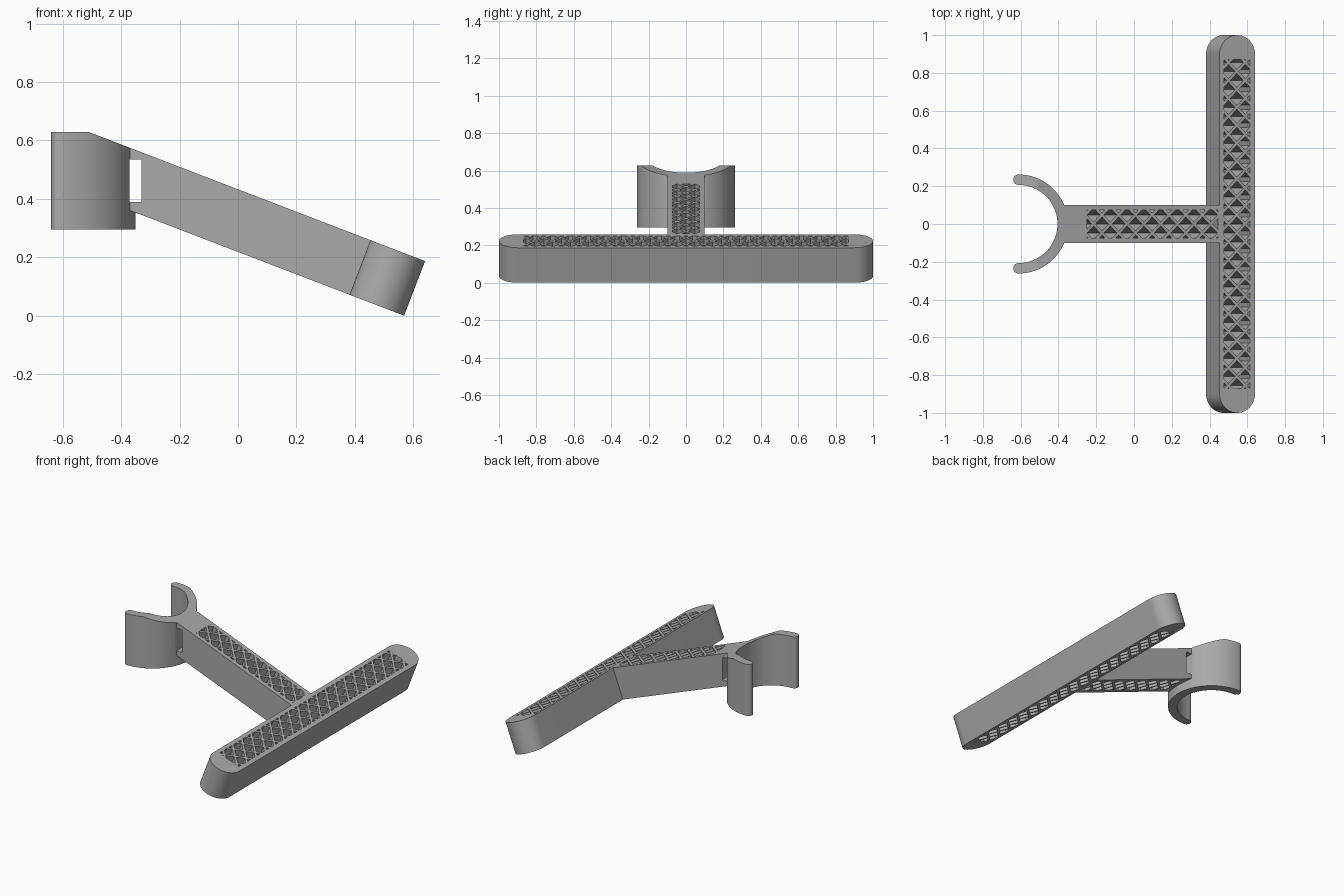
import bpy, bmesh, math
from math import sin, cos, tan, pi, radians
from mathutils import Vector

cube = bpy.data.objects.get("Cube")
if cube:
    bpy.data.objects.remove(cube)

TILT = radians(21)
EDGE_X, EDGE_Z = 0.64, 0.187      # upper outer edge of the crossbar
THICK, WIDTH = 0.2, 0.2
RING_X, R_OUT, R_IN = -0.612, 0.262, 0.207

grey = bpy.data.materials.new("warm_grey")
grey.use_nodes = True
grey.diffuse_color = (0.4, 0.4, 0.4, 1)
grey.node_tree.nodes["Principled BSDF"].inputs["Base Color"].default_value = (0.4, 0.4, 0.4, 1)


def tilted(u, y, w):
    """Point in the sloping frame: u down the slope, w out of the upper face."""
    return Vector((EDGE_X + u * cos(TILT) + w * sin(TILT), y,
                   EDGE_Z - u * sin(TILT) + w * cos(TILT)))


def prisms(name, pairs):
    """One mesh from several prisms, each a pair of matching top and bottom loops."""
    bm = bmesh.new()
    for top, bottom in pairs:
        t = [bm.verts.new(p) for p in top]
        b = [bm.verts.new(p) for p in bottom]
        bm.faces.new(t)
        bm.faces.new(b[::-1])
        for i in range(len(t)):
            j = (i + 1) % len(t)
            bm.faces.new((t[i], b[i], b[j], t[j]))
    bmesh.ops.recalc_face_normals(bm, faces=bm.faces)
    mesh = bpy.data.meshes.new(name)
    bm.to_mesh(mesh)
    bm.free()
    mesh.materials.append(grey)
    obj = bpy.data.objects.new(name, mesh)
    bpy.context.collection.objects.link(obj)
    return obj


def cut(obj, cutter):
    """Subtract the cutter, bake the result and drop the cutter."""
    mod = obj.modifiers.new("cut", 'BOOLEAN')
    mod.operation, mod.solver, mod.object = 'DIFFERENCE', 'EXACT', cutter
    graph = bpy.context.evaluated_depsgraph_get()
    mesh = bpy.data.meshes.new_from_object(obj.evaluated_get(graph))
    obj.modifiers.clear()
    obj.data = mesh
    bpy.data.objects.remove(cutter)


def arc(cx, cy, r, a0, a1, n):
    return [(cx + r * cos(radians(a0 + (a1 - a0) * i / n)),
             cy + r * sin(radians(a0 + (a1 - a0) * i / n))) for i in range(n + 1)]


def clip(poly, axis, limit, sign):
    """Keep the part of a polygon on one side of an axis limit."""
    out = []
    for p, q in zip(poly, poly[1:] + poly[:1]):
        dp, dq = sign * (limit - p[axis]), sign * (limit - q[axis])
        if dp >= 0:
            out.append(p)
        if dp * dq < 0:
            f = dp / (dp - dq)
            out.append((p[0] + f * (q[0] - p[0]), p[1] + f * (q[1] - p[1])))
    return out


def lattice(u0, u1, y0, y1, pitch=0.095, half=0.037):
    """Staggered diamonds clipped to a rectangle, as through-cutters."""
    uc, yc = (u0 + u1) / 2, (y0 + y1) / 2
    cells = []
    for i in range(-24, 25):
        for j in range(-24, 25):
            if (i + j) % 2:
                continue
            u, y = uc + i * pitch / 2, yc + j * pitch / 2
            if not (u0 - half < u < u1 + half and y0 - half < y < y1 + half):
                continue
            poly = [(u + half, y), (u, y + half), (u - half, y), (u, y - half)]
            for axis, limit, sign in ((0, u0, -1), (0, u1, 1), (1, y0, -1), (1, y1, 1)):
                poly = clip(poly, axis, limit, sign)
            if len(poly) > 2:
                cells.append(([tilted(a, b, 0.05) for a, b in poly],
                              [tilted(a, b, -THICK - 0.05) for a, b in poly]))
    return cells


def slot_cutter():
    corners = [(-0.372, -0.15), (-0.33, -0.15), (-0.33, 0.15), (-0.372, 0.15)]
    return prisms("slot_cutter", [([(x, y, 0.535) for x, y in corners],
                                   [(x, y, 0.39) for x, y in corners])])


# T-shaped body: rounded crossbar and arm, the arm ending against the clip
half_arm, r = 0.1, WIDTH / 2
bar = [(-WIDTH, -half_arm)] + arc(-r, r - 1, r, 180, 360, 24)
bar += arc(-r, 1 - r, r, 0, 180, 24) + [(-WIDTH, half_arm)]
top = [tilted(u, y, 0) for u, y in bar]
bottom = [tilted(u, y, -THICK) for u, y in bar]
spread = math.degrees(math.asin(half_arm / R_OUT))
for x, y in arc(RING_X, 0, R_OUT - 0.001, spread, -spread, 12):
    z = EDGE_Z + (EDGE_X - x) * tan(TILT)
    top.append(Vector((x, y, z)))
    bottom.append(Vector((x, y, z - THICK / cos(TILT))))
body = prisms("arm_and_crossbar", [(top, bottom)])
cells = lattice(-0.175, -0.029, -0.87, 0.87) + lattice(-0.953, -0.21, -0.073, 0.073)
cut(body, prisms("lattice_cutter", cells))
cut(body, slot_cutter())

# Open half-ring clip with rounded tips
mid, tip = (R_OUT + R_IN) / 2, (R_OUT - R_IN) / 2
ring = arc(RING_X, 0, R_OUT, -90, 90, 48) + arc(RING_X, mid, tip, 90, 270, 10)[1:-1]
ring += arc(RING_X, 0, R_IN, 90, -90, 48) + arc(RING_X, -mid, tip, 90, 270, 10)[1:-1]
clip_ring = prisms("clip_ring", [([(x, y, 0.628) for x, y in ring],
                                  [(x, y, 0.295) for x, y in ring])])

# Slope the top of the clip to meet the arm, then open the strap slot
rect = [(-1.6, -0.5), (0, -0.5), (0, 0.5), (-1.6, 0.5)]
cut(clip_ring, prisms("slope_cutter", [([tilted(u, y, 0.5) for u, y in rect],
                                        [tilted(u, y, 0) for u, y in rect])]))
cut(clip_ring, slot_cutter())

# Smooth the curved walls, keep the corners sharp
for obj in (body, clip_ring):
    bpy.ops.object.select_all(action='DESELECT')
    obj.select_set(True)
    bpy.context.view_layer.objects.active = obj
    bpy.ops.object.shade_smooth_by_angle(angle=radians(30))
